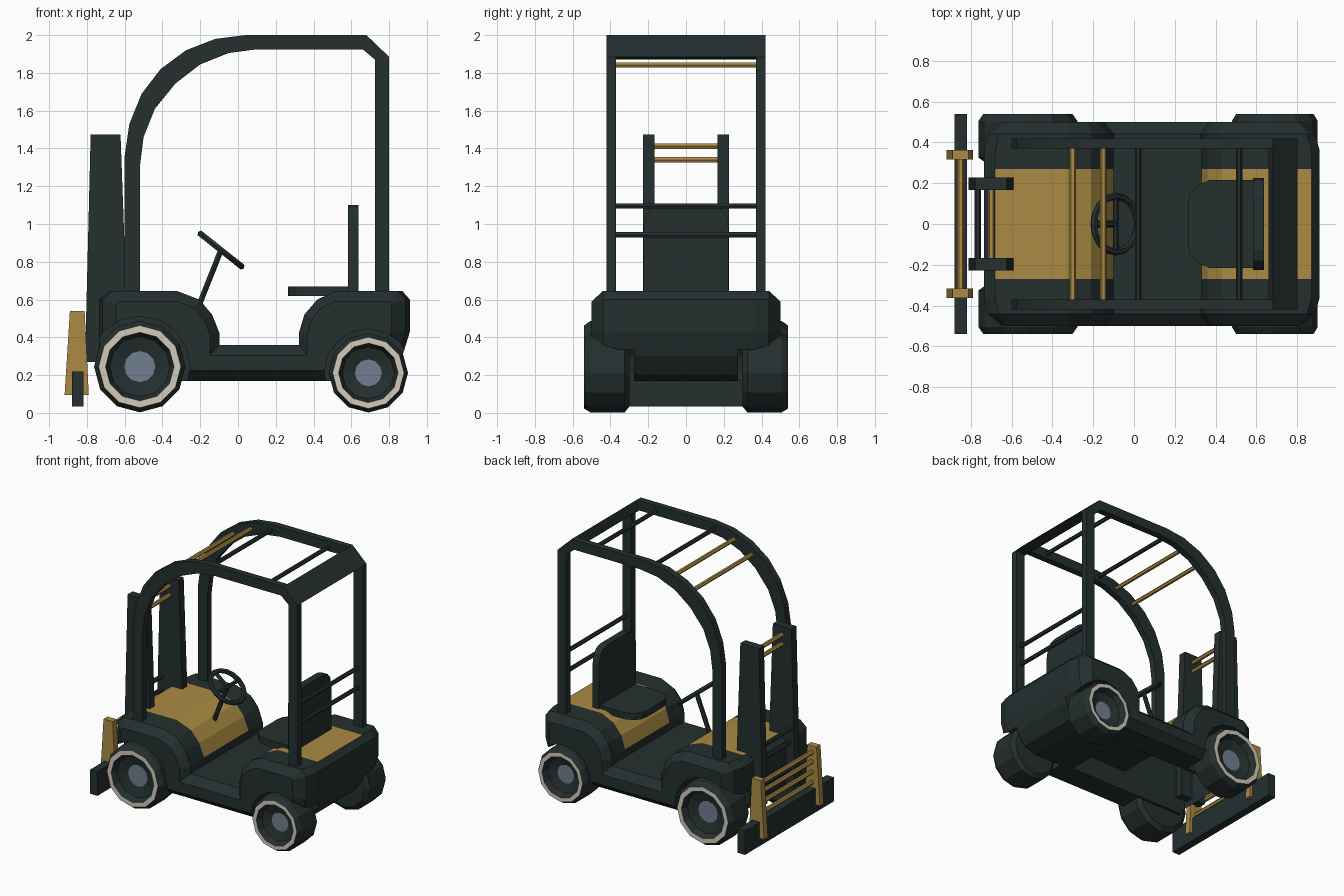
import bpy, bmesh, math
from mathutils import Vector

if "Cube" in bpy.data.objects:
    bpy.data.objects.remove(bpy.data.objects["Cube"])


def material(name, rgb):
    m = bpy.data.materials.new(name)
    m.diffuse_color = (*rgb, 1)
    m.use_nodes = True
    m.node_tree.nodes["Principled BSDF"].inputs["Base Color"].default_value = m.diffuse_color
    return m


DARK = material("dark green grey", (0.018, 0.028, 0.028))
GOLD = material("ochre", (0.41, 0.26, 0.056))
CREAM = material("cream", (0.64, 0.6, 0.49))
STEEL = material("blue grey", (0.165, 0.21, 0.28))


def finish(name, bm, mats, mirror=False):
    bmesh.ops.recalc_face_normals(bm, faces=bm.faces)
    me = bpy.data.meshes.new(name)
    bm.to_mesh(me)
    bm.free()
    for m in mats:
        me.materials.append(m)
    ob = bpy.data.objects.new(name, me)
    bpy.context.collection.objects.link(ob)
    if mirror:
        mod = ob.modifiers.new("mirror", 'MIRROR')
        mod.use_axis = (False, True, False)
    return ob


def loft(bm, rings, closed_ends=True):
    """Skin equal-length rings of points; returns the rows of side faces."""
    vs = [[bm.verts.new(p) for p in r] for r in rings]
    n = len(vs[0])
    rows = [[bm.faces.new((a[i], a[(i + 1) % n], b[(i + 1) % n], b[i])) for i in range(n)]
            for a, b in zip(vs, vs[1:])]
    caps = [bm.faces.new(vs[0]), bm.faces.new(vs[-1])] if closed_ends else []
    return rows, caps


def prism_into(bm, pts, lo, hi, axis='y'):
    put = {'x': lambda p, t: (t, p[0], p[1]),
           'y': lambda p, t: (p[0], t, p[1]),
           'z': lambda p, t: (p[0], p[1], t)}[axis]
    loft(bm, [[put(p, t) for p in pts] for t in (lo, hi)])


def prism(name, pts, lo, hi, mat, axis='y', mirror=False):
    bm = bmesh.new()
    prism_into(bm, pts, lo, hi, axis)
    return finish(name, bm, [mat], mirror)


def rod(name, a, b, r, mat, sides=6):
    a, b = Vector(a), Vector(b)
    q = (b - a).to_track_quat('Z', 'Y')
    circle = [q @ Vector((r * math.cos(t), r * math.sin(t), 0))
              for t in (2 * math.pi * i / sides for i in range(sides))]
    bm = bmesh.new()
    loft(bm, [[p + c for c in circle] for p in (a, b)])
    return finish(name, bm, [mat])


def cross_rods(name, places, half, r, mat):
    for i, (x, z) in enumerate(places):
        rod(f"{name}_{i + 1}", (x, -half, z), (x, half, z), r, mat)


def inset(pts, d):
    """Mitred inward offset of a clockwise outline."""
    out = []
    for i, p in enumerate(pts):
        p = Vector(p)
        d1 = (p - Vector(pts[i - 1])).normalized()
        d2 = (Vector(pts[(i + 1) % len(pts)]) - p).normalized()
        n1, n2 = Vector((d1.y, -d1.x)), Vector((d2.y, -d2.x))
        out.append(p + (n1 + n2) * d / (1 + n1.dot(n2)))
    return out


# Body shell: side outline lofted across the width, edges chamfered
outline = [(-0.735, 0.6), (-0.68, 0.645), (-0.33, 0.645), (-0.21, 0.6), (-0.14, 0.52),
           (-0.1, 0.42), (-0.1, 0.36), (0.33, 0.36), (0.33, 0.42), (0.36, 0.52),
           (0.43, 0.6), (0.53, 0.645), (0.87, 0.645), (0.91, 0.6), (0.91, 0.43),
           (0.87, 0.3), (0.8, 0.2), (0.7, 0.17), (-0.66, 0.17), (-0.735, 0.3)]
sections = [(0.5, 0.055, 0.95), (0.44, 0, 0.975), (0.36, 0, 1), (0.27, 0, 1)]
sections = [(-y, d, s) for y, d, s in sections] + sections[::-1]
bm = bmesh.new()
rows, _ = loft(bm, [[(p[0] * s, y, p[1]) for p in inset(outline, d)] for y, d, s in sections])
for i in (1, 2, 3, 4, 8, 9, 10, 11):       # hood and seat cover panels
    rows[3][i].material_index = 1
body = finish("body", bm, [DARK, GOLD])

# Cutters: wheel arches and the hollow underside
WHEELS = {"front": (-0.52, 0.245, 0.242), "rear": (0.69, 0.212, 0.21)}
bm = bmesh.new()
for (x, z, r), grow in zip(WHEELS.values(), (0.025, 0.022)):
    arch = [(x + (r + grow) * math.cos(math.pi * i / 8), z + (r + grow) * math.sin(math.pi * i / 8))
            for i in range(16)]
    prism_into(bm, arch, 0.275, 0.7)
    prism_into(bm, arch, -0.7, -0.275)
arches = finish("wheel_arch_cutter", bm, [DARK])
bm = bmesh.new()
prism_into(bm, [(-0.69, 0.1), (-0.69, 0.62), (-0.34, 0.62), (-0.23, 0.57), (-0.16, 0.5),
                (-0.13, 0.33), (0.36, 0.33), (0.37, 0.1)], -0.255, 0.255)
bm.normal_update()
for f in bm.faces:
    if f.calc_center_median().z > 0.45 and abs(f.normal.y) < 0.5:
        f.material_index = 1
hollow = finish("underside_cutter", bm, [DARK, GOLD])
for cutter in (arches, hollow):
    cutter.hide_render = True
    cutter.hide_set(True)
    mod = body.modifiers.new("cut", 'BOOLEAN')
    mod.object = cutter
    mod.solver = 'EXACT'

# Wheels: twelve-sided lathe with a pale rim band, dished disc and hub
for name, (x, z, R) in WHEELS.items():
    lathe = [(0.85, 0.3), (1, 0.325), (1, 0.505), (0.9, 0.54), (0.75, 0.54), (0.66, 0.495), (0.34, 0.475)]
    bm = bmesh.new()
    rows, caps = loft(bm, [[(x + R * k * math.cos(math.pi * i / 6), y, z + R * k * math.sin(math.pi * i / 6))
                            for i in range(12)] for k, y in lathe])
    for f in rows[3]:
        f.material_index = 1
    caps[1].material_index = 2
    finish(f"{name}_wheels", bm, [DARK, CREAM, STEEL], mirror=True)

# Overhead guard: side hoops, rear roof beam, cross rods
hoop = [(-0.6, 0.58), (-0.6, 1.36), (-0.575, 1.53), (-0.51, 1.69), (-0.41, 1.82), (-0.275, 1.92),
        (-0.12, 1.98), (0.04, 2.0), (0.68, 2.0), (0.8, 1.885), (0.8, 0.58),
        (0.725, 0.58), (0.725, 1.87), (0.66, 1.925), (0.1, 1.925), (-0.05, 1.905), (-0.2, 1.845),
        (-0.33, 1.745), (-0.44, 1.61), (-0.5, 1.46), (-0.52, 1.3), (-0.52, 0.58)]
prism("guard_hoops", hoop, 0.37, 0.42, DARK, mirror=True)
prism("roof_beam", [(0.68, 2.0), (0.8, 1.885), (0.725, 1.87), (0.66, 1.925)], -0.38, 0.38, DARK)
cross_rods("front_roof_rod", [(-0.3, 1.842), (-0.15, 1.92)], 0.38, 0.016, GOLD)
cross_rods("roof_rod", [(0.02, 1.955), (0.515, 1.96)], 0.38, 0.016, DARK)
cross_rods("back_rod", [(0.76, 1.095), (0.76, 0.943)], 0.38, 0.016, DARK)

# Lifting mast
prism("mast_posts", [(-0.78, 1.475), (-0.622, 1.475), (-0.59, 0.6), (-0.59, 0.27), (-0.81, 0.27)],
      0.167, 0.228, DARK, mirror=True)
cross_rods("mast_top_rod", [(-0.7, 1.412), (-0.7, 1.34)], 0.18, 0.016, GOLD)
cross_rods("mast_low_rod", [(-0.765, 0.7), (-0.765, 0.6), (-0.765, 0.4)], 0.18, 0.016, DARK)

# Carriage and bottom blade
prism("carriage_posts", [(-0.89, 0.54), (-0.812, 0.54), (-0.79, 0.095), (-0.918, 0.095)],
      0.315, 0.363, GOLD, mirror=True)
cross_rods("carriage_rod", [(-0.85, z) for z in (0.26, 0.34, 0.42, 0.49)], 0.33, 0.017, GOLD)
prism("blade", [(-0.88, 0.035), (-0.88, 0.22), (-0.818, 0.22), (-0.818, 0.035)], -0.54, 0.54, DARK)

# Seat
prism("seat_base", [(0.63, -0.215), (0.37, -0.215), (0.31, -0.19), (0.275, -0.15), (0.265, -0.1),
                    (0.265, 0.1), (0.275, 0.15), (0.31, 0.19), (0.37, 0.215), (0.63, 0.215)],
      0.62, 0.67, DARK, axis='z')
prism("seat_back", [(-0.225, 0.63), (-0.225, 0.98), (-0.21, 1.05), (-0.18, 1.085), (-0.13, 1.1),
                    (0.13, 1.1), (0.18, 1.085), (0.21, 1.05), (0.225, 0.98), (0.225, 0.63)],
      0.582, 0.637, DARK, axis='x')

# Steering wheel, spokes and column
hub = Vector((-0.09, 0, 0.862))
tilt = math.radians(38.5)
bpy.ops.mesh.primitive_torus_add(major_segments=16, minor_segments=6, major_radius=0.137,
                                 minor_radius=0.018, location=hub, rotation=(0, tilt, 0))
ring = bpy.context.object
ring.name = "steering_wheel"
ring.data.materials.append(DARK)
for i, (u, v) in enumerate([(0, 1), (0, -1), (-1, 0)]):
    tip = hub + 0.137 * Vector((u * math.cos(tilt), v, -u * math.sin(tilt)))
    rod(f"steering_spoke_{i + 1}", hub, tip, 0.014, DARK)
rod("steering_column", (-0.21, 0, 0.56), hub, 0.017, DARK)
